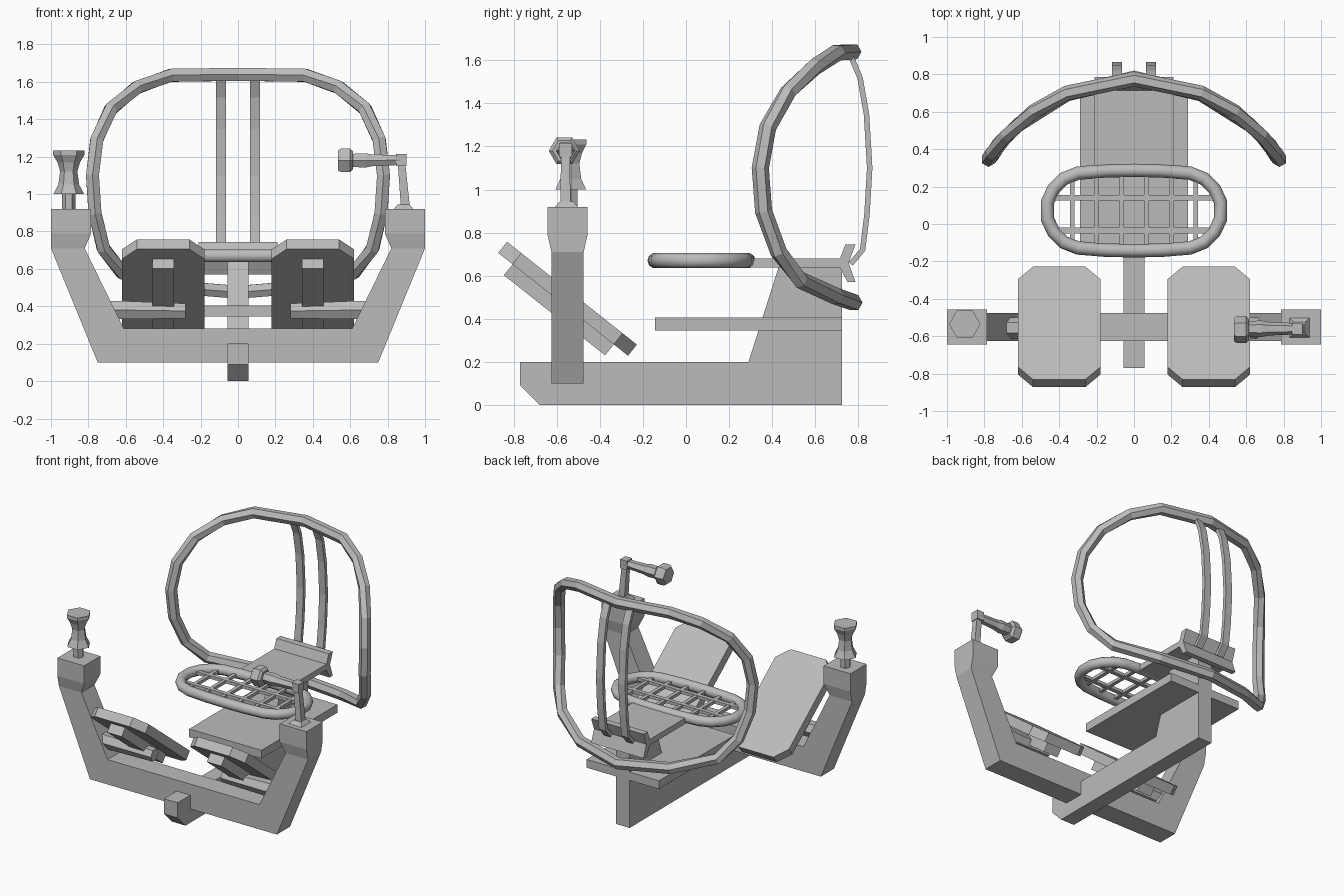
import bpy, bmesh, math
from mathutils import Vector, Matrix

cube = bpy.data.objects.get("Cube")
if cube:
    bpy.data.objects.remove(cube, do_unlink=True)

grey = bpy.data.materials.new("plain grey")
grey.use_nodes = True
COLOUR = (0.5, 0.5, 0.5, 1)
grey.diffuse_color = COLOUR
grey.node_tree.nodes["Principled BSDF"].inputs["Base Color"].default_value = COLOUR


def finish(name, bm):
    bmesh.ops.recalc_face_normals(bm, faces=bm.faces)
    mesh = bpy.data.meshes.new(name)
    bm.to_mesh(mesh)
    bm.free()
    mesh.materials.append(grey)
    obj = bpy.data.objects.new(name, mesh)
    bpy.context.collection.objects.link(obj)
    return obj


def loft(name, rings, closed=False):
    """Skin a list of equal-length point rings."""
    bm = bmesh.new()
    vs = [[bm.verts.new(p) for p in ring] for ring in rings]
    n = len(vs[0])
    for i in range(len(vs) if closed else len(vs) - 1):
        a, b = vs[i], vs[(i + 1) % len(vs)]
        for k in range(n):
            bm.faces.new((a[k], a[(k + 1) % n], b[(k + 1) % n], b[k]))
    if not closed:
        bm.faces.new(vs[0])
        bm.faces.new(vs[-1])
    return finish(name, bm)


def sweep(name, path, ref, radii, sides=6, closed=False, turn=0.0, squash=1.0):
    """Run a polygon section along a path; radii is one value or one per point."""
    pts = [Vector(p) for p in path]
    n, ref = len(pts), Vector(ref)
    if not isinstance(radii, (list, tuple)):
        radii = [radii] * n
    rings = []
    for i, p in enumerate(pts):
        before = pts[i - 1] if closed or i else p
        after = pts[(i + 1) % n] if closed or i < n - 1 else p
        t = (after - before).normalized()
        u = t.cross(ref).normalized()
        v = t.cross(u)
        angles = [turn + math.tau * k / sides for k in range(sides)]
        rings.append([p + radii[i] * (u * math.cos(a) + v * squash * math.sin(a)) for a in angles])
    return loft(name, rings, closed)


def box(name, x, y, z):
    return loft(name, [[(x[0], y[0], h), (x[1], y[0], h), (x[1], y[1], h), (x[0], y[1], h)] for h in z])


def slab_x(name, profile, half):
    """Extrude a side (y, z) profile symmetrically across x."""
    return loft(name, [[(x, y, z) for y, z in profile] for x in (-half, half)])


# Base spine and cross frame
slab_x("base_spine", [(-.77, .2), (-.77, .09), (-.68, 0), (.725, 0),
                      (.725, .64), (.43, .64), (.29, .2)], .055)
half_frame = [(.75, .1), (1, .71), (.82, .71), (.61, .28)]
frame = half_frame + [(-x, z) for x, z in reversed(half_frame)]
loft("cross_frame", [[(x, y, z) for x, z in frame] for y in (-.625, -.475)])

# Flared blocks on the frame ends
for side, s in (("left", 1), ("right", -1)):
    sections = [(.82, .075, .71), (.785, .093, .79), (.785, .093, .92)]
    loft(side + "_arm_block", [[(s * x0, -.55 - d, z), (s, -.55 - d, z),
                                (s, -.55 + d, z), (s * x0, -.55 + d, z)] for x0, d, z in sections])

# Deck plates and forked bracket
box("lower_plate", (-.29, .29), (-.145, .725), (.345, .405))
box("upper_plate", (-.21, .21), (.27, .735), (.638, .68))
slab_x("forked_bracket", [(.715, .68), (.74, .745), (.787, .745), (.755, .66),
                          (.787, .57), (.75, .57), (.715, .638)], .21)

# Seat rim: rounded oblong ring
quarter = [(0, .215), (.15, .212), (.3, .2), (.375, .17), (.43, .115), (.463, .045)]
upper = quarter + [(x, -y) for x, y in reversed(quarter)]
outline = upper + [(-x, -y) for x, y in upper[1:-1]]
rim = sweep("seat_rim", [(x, .072 + y, .67) for x, y in outline], (0, 0, 1), .036, 10, True)
for poly in rim.data.polygons:
    poly.use_smooth = True

# Seat lattice
for x, reach in ((-.33, .17), (-.2, .2), (-.067, .21), (.067, .21), (.2, .2), (.33, .17)):
    box("seat_slat", (x - .013, x + .013), (.072 - reach, .072 + reach), (.658, .68))
for y in (-.035, .14):
    box("seat_rail", (-.44, .44), (y - .015, y + .015), (.66, .682))

# Back hoop
arc = [(.36, .70, 1.635), (.54, .60, 1.57), (.68, .475, 1.455), (.755, .38, 1.29),
       (.778, .345, 1.1), (.765, .36, .9), (.72, .43, .71), (.62, .53, .58), (.36, .695, .505)]
hoop = [(0, .775, 1.64)] + arc + [(0, .78, .475)] + [(-x, y, z) for x, y, z in reversed(arc)]
sweep("back_hoop", hoop, (0, 1, 0), .04, 6, True, math.pi / 6)

# Twin back supports
stem = [(.765, .655), (.82, .72), (.84, .88), (.853, 1.1), (.838, 1.35), (.808, 1.52), (.765, 1.62)]
for x in (-.09, .09):
    sweep("back_support", [(x, y, z) for y, z in stem], (1, 0, 0), .018, 4, False, math.pi / 4, 2.1)

# Foot pedals with struts and mounting bars
along = Vector((0, .783, -.62))
normal = Vector((0, .62, .783))
centre = Vector((0, -.55, .493))


def tilted(x, length, depth):
    return centre + Vector((x, 0, 0)) + along * length + normal * depth


for side, s in (("left", 1), ("right", -1)):
    plate = [(.22, .3), (.14, .385), (-.14, .385), (-.22, .3),
             (-.22, -.3), (-.14, -.385), (.14, -.385), (.22, -.3)]
    loft(side + "_pedal", [[tilted(s * .4 + x, l, d) for x, l in plate] for d in (-.033, .033)])
    strut = [(-.058, -.3), (.058, -.3), (.058, .3), (-.058, .3)]
    loft(side + "_pedal_strut", [[tilted(s * .4 + x, l, d) for x, l in strut] for d in (-.098, -.03)])
    sweep(side + "_pedal_bar", [(s * .7, -.555, .38), (s * .62, -.555, .38), (s * .28, -.555, .375)],
          (0, 0, 1), [.056, .056, .046], 6)

# Right grip: waisted hexagonal handle
grip = [(.92, .036), (1, .036), (1, .082), (1.05, .056), (1.12, .046), (1.17, .06), (1.21, .084), (1.232, .084)]
sweep("right_grip", [(-.905, -.535, z) for z, r in grip], (0, 1, 0), [r for z, r in grip])

# Left control: base, post, crossbar and knob
sweep("control_base", [(.885, -.555, .915), (.885, -.555, .945)], (0, 1, 0), [.08, .045], 4, False, math.pi / 4)
sweep("control_post", [(.895, -.56, .93), (.873, -.56, 1.18)], (0, 1, 0), [.034, .028], 4, False, math.pi / 4)
box("control_joint", (.845, .9), (-.59, -.53), (1.15, 1.215))
sweep("control_arm", [(.88, -.56, 1.182), (.72, -.56, 1.18), (.68, -.56, 1.18), (.6, -.56, 1.18)],
      (0, 0, 1), [.03, .036, .044, .04])
sweep("control_knob", [(x, -.565, 1.18) for x in (.535, .55, .6, .615)],
      (0, 0, 1), [.062, .072, .072, .055])
